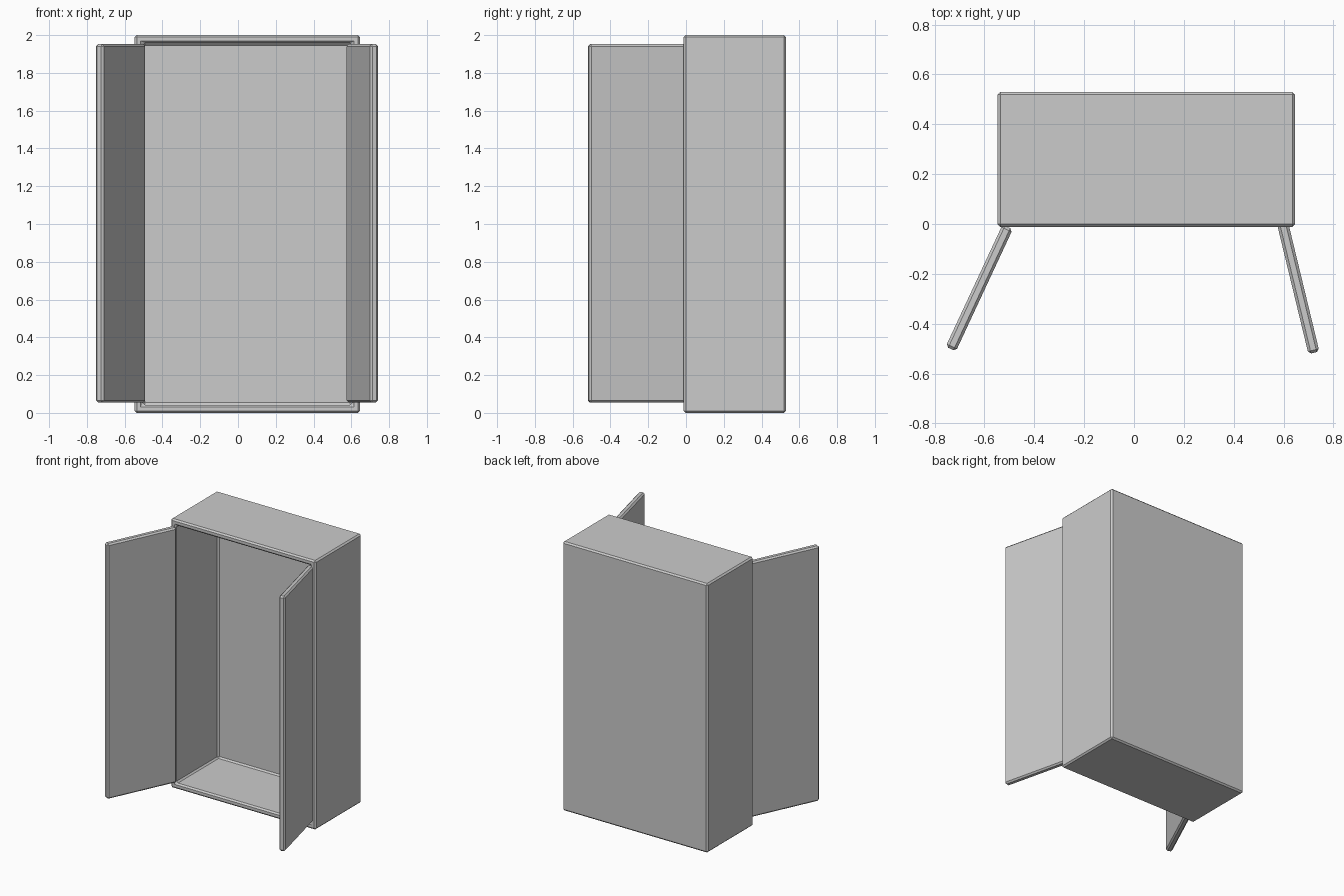
import bpy, bmesh
from math import radians
from mathutils import Vector, Matrix

if "Cube" in bpy.data.objects:
    bpy.data.objects.remove(bpy.data.objects["Cube"])

BEVEL = 0.011


def box_bmesh(lo, hi):
    lo, hi = Vector(lo), Vector(hi)
    bm = bmesh.new()
    m = Matrix.Translation((lo + hi) / 2) @ Matrix.Diagonal((*(hi - lo), 1))
    bmesh.ops.create_cube(bm, size=1, matrix=m)
    return bm


def finish(bm, name):
    bmesh.ops.recalc_face_normals(bm, faces=bm.faces)
    me = bpy.data.meshes.new(name)
    bm.to_mesh(me)
    bm.free()
    ob = bpy.data.objects.new(name, me)
    bpy.context.collection.objects.link(ob)
    mod = ob.modifiers.new("Chamfer", 'BEVEL')
    mod.width = BEVEL
    mod.segments = 1
    mod.limit_method = 'ANGLE'
    return ob


# Cabinet: box with its front inset and pushed in to form the open interior
bm = box_bmesh((-0.547, -0.012, 0), (0.646, 0.53, 2))
bm.normal_update()
front = min(bm.faces, key=lambda f: f.calc_center_median().y)
bmesh.ops.inset_region(bm, faces=[front], thickness=0.043, use_even_offset=True)
ext = bmesh.ops.extrude_discrete_faces(bm, faces=[front])
bmesh.ops.translate(bm, verts=ext['faces'][0].verts, vec=(0, 0.499, 0))
finish(bm, "cabinet_body")

# Doors: slabs hanging from their hinge end, swung outwards
for name, hinge, angle in (("left_door", (-0.507, -0.012), -25),
                           ("right_door", (0.595, 0.008), 13.6)):
    bm = box_bmesh((-0.0225, -0.54, 0.055), (0.0225, 0, 1.952))
    door = finish(bm, name)
    door.location = (*hinge, 0)
    door.rotation_euler.z = radians(angle)
